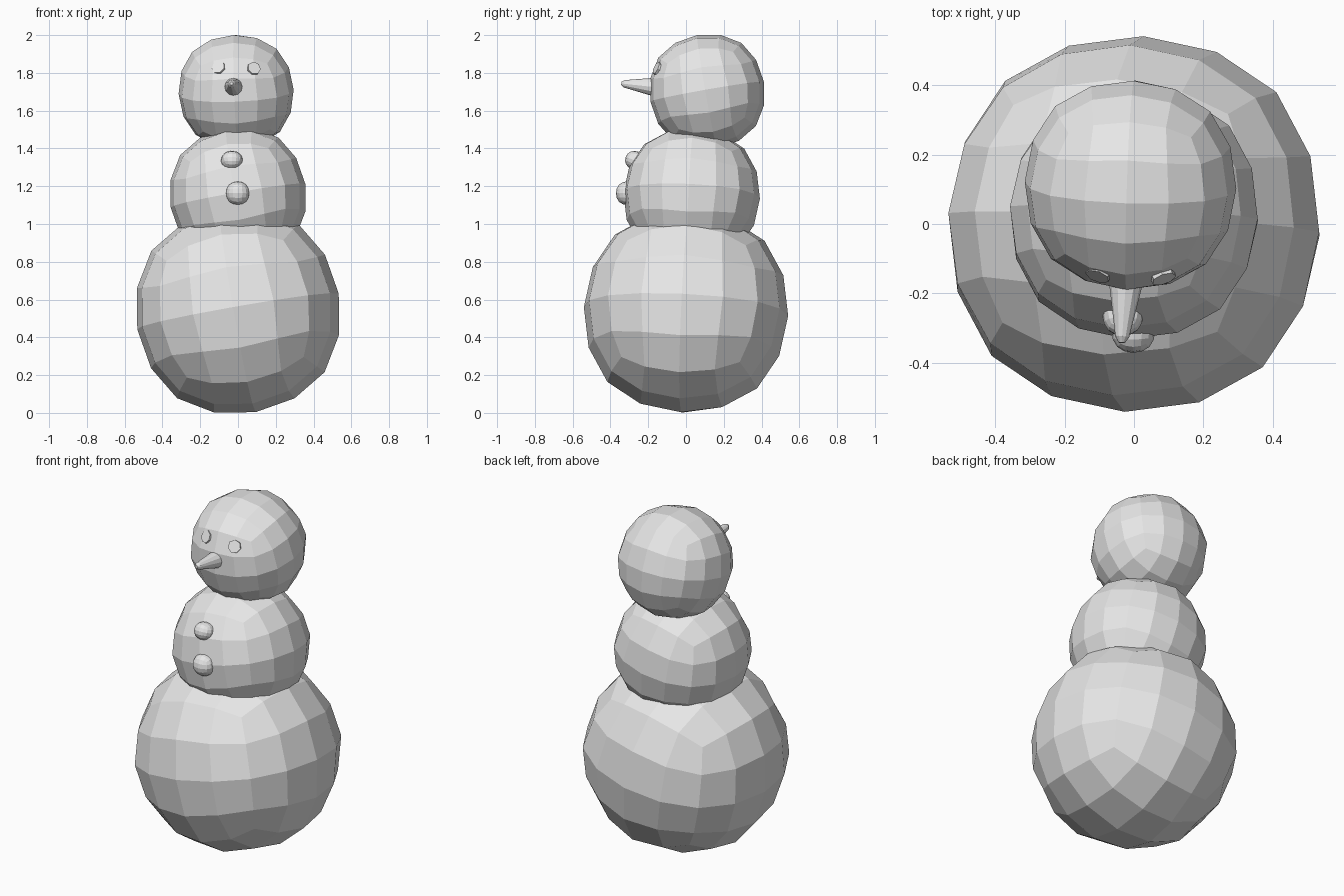
import bpy
import bmesh
from math import radians
from mathutils import Vector

if "Cube" in bpy.data.objects:
    bpy.data.objects.remove(bpy.data.objects["Cube"], do_unlink=True)

# Single plain material
GREY = (0.8, 0.8, 0.8, 1.0)
mat = bpy.data.materials.new("light_grey")
mat.use_nodes = True
mat.diffuse_color = GREY
mat.node_tree.nodes["Principled BSDF"].inputs["Base Color"].default_value = GREY


def add_object(name, bm, location):
    """Turn a bmesh into a flat-shaded object."""
    mesh = bpy.data.meshes.new(name)
    bm.to_mesh(mesh)
    bm.free()
    mesh.materials.append(mat)
    obj = bpy.data.objects.new(name, mesh)
    obj.location = location
    bpy.context.scene.collection.objects.link(obj)
    return obj


def ball(name, location, radius, turn, stretch=(1, 1, 1)):
    """Faceted ball: a cube rounded by two subdivisions."""
    bm = bmesh.new()
    bmesh.ops.create_cube(bm, size=2 * radius / 0.8785)
    obj = add_object(name, bm, location)
    obj.rotation_euler = [radians(a) for a in turn]
    obj.scale = stretch
    sub = obj.modifiers.new("rounding", "SUBSURF")
    sub.levels = sub.render_levels = 2
    sub.use_limit_surface = False
    return obj


def cone(name, start, end, r_start, r_end, sides):
    """Tapered prism running from start to end."""
    start, end = Vector(start), Vector(end)
    axis = end - start
    bm = bmesh.new()
    bmesh.ops.create_cone(bm, cap_ends=True, segments=sides, radius1=r_start,
                          radius2=r_end, depth=axis.length)
    obj = add_object(name, bm, (start + end) / 2)
    obj.rotation_euler = axis.to_track_quat("Z", "Y").to_euler()
    return obj


# Three stacked snowballs
head_centre = Vector((-0.01, 0.112, 1.70))
ball("lower_body", (0, 0, 0.537), 0.542, (-2.5, -10, -2.4))
ball("upper_body", (0, 0.03, 1.15), 0.362, (-2.5, -10, -2.4))
ball("head", head_centre, 0.305, (10, -2, -2))

# Buttons
ball("upper_button", (-0.032, -0.265, 1.335), 0.058, (-20, 0, 0), (1, 1, 0.86))
ball("lower_button", (-0.002, -0.308, 1.163), 0.063, (0, 0, 0))

# Eyes: thin discs lying on the head
for name, spot in (("right_eye", (-0.103, -0.145, 1.828)),
                   ("left_eye", (0.084, -0.152, 1.823))):
    spot = Vector(spot)
    out = (spot - head_centre).normalized()
    cone(name, spot - out * 0.03, spot + out * 0.008, 0.038, 0.036, 7)

# Carrot nose with a blunt tip
base, neck, tip = (-0.02, -0.12, 1.72), (-0.034, -0.325, 1.742), (-0.035, -0.342, 1.744)
cone("nose", base, neck, 0.058, 0.02, 12)
cone("nose_tip", neck, tip, 0.02, 0.009, 12)
